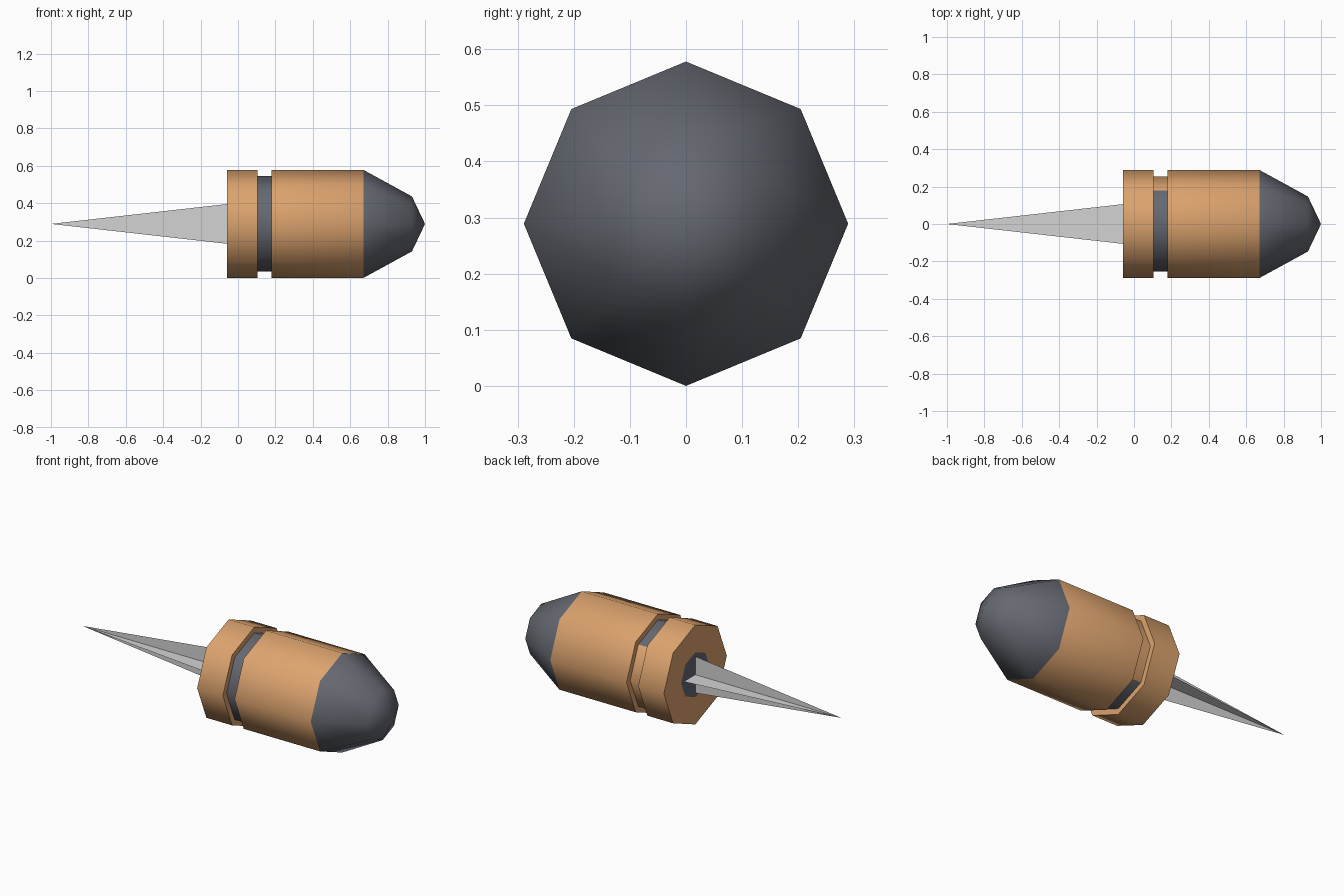
import bpy, bmesh, math

if "Cube" in bpy.data.objects:
    bpy.data.objects.remove(bpy.data.objects["Cube"])

SIDES = 8
R, RG = 0.289, 0.255          # outer radius, groove radius
CZ = 0.289                    # axis height


def material(name, rgb):
    m = bpy.data.materials.new(name)
    lin = [((c / 255 + 0.055) / 1.055) ** 2.4 for c in rgb]
    m.diffuse_color = (*lin, 1)
    m.use_nodes = True
    m.node_tree.nodes["Principled BSDF"].inputs["Base Color"].default_value = m.diffuse_color
    return m


BRASS = material("copper orange", (220, 163, 110))
DARK = material("dark grey", (101, 104, 113))
PALE = material("pale grey", (212, 212, 212))


def finish(name, bm, mats):
    me = bpy.data.meshes.new(name)
    bm.to_mesh(me)
    bm.free()
    ob = bpy.data.objects.new(name, me)
    bpy.context.collection.objects.link(ob)
    for m in mats:
        me.materials.append(m)
    return ob


def lathe(name, profile, colours, mats):
    """Spin (x, radius) points around the x axis; one colour index per band."""
    bm = bmesh.new()
    rings = []
    for x, r in profile:
        n = SIDES if r > 0 else 1
        rings.append([bm.verts.new((x, r * math.cos(i * math.tau / SIDES),
                                    CZ + r * math.sin(i * math.tau / SIDES)))
                      for i in range(n)])
    for a, b, col in zip(rings, rings[1:], colours):
        for i in range(SIDES):
            j = (i + 1) % SIDES
            vs = [a[i % len(a)], a[j % len(a)], b[j % len(b)], b[i % len(b)]]
            f = bm.faces.new(list(dict.fromkeys(vs)))
            f.material_index = col
    bmesh.ops.recalc_face_normals(bm, faces=bm.faces)
    ob = finish(name, bm, mats)
    bpy.ops.object.select_all(action='DESELECT')
    ob.select_set(True)
    bpy.context.view_layer.objects.active = ob
    bpy.ops.object.shade_smooth_by_angle(angle=math.radians(50))
    return ob


# Shell: tail disc, collar, groove, casing, nose
shell = lathe("shell_body",
              [(-0.06, 0), (-0.06, 0.13), (-0.06, R), (0.105, R), (0.105, RG),
               (0.18, RG), (0.18, R), (0.67, R), (0.93, 0.147), (1.0, 0)],
              [1, 0, 0, 0, 1, 0, 0, 1, 1], [BRASS, DARK])

# The two groove facets on the back (+y) side are orange
for p in shell.data.polygons:
    if 0.11 < p.center.x < 0.17 and p.normal.y > 0.8:
        p.material_index = 0

# Trail: two crossed flat spikes
bm = bmesh.new()
for dy, dz in ((0, 0.106), (0.106, 0)):
    bm.faces.new([bm.verts.new(v) for v in
                  ((-0.06, -dy, CZ - dz), (-0.06, dy, CZ + dz), (-1, 0, CZ))])
finish("trail_spikes", bm, [PALE])
